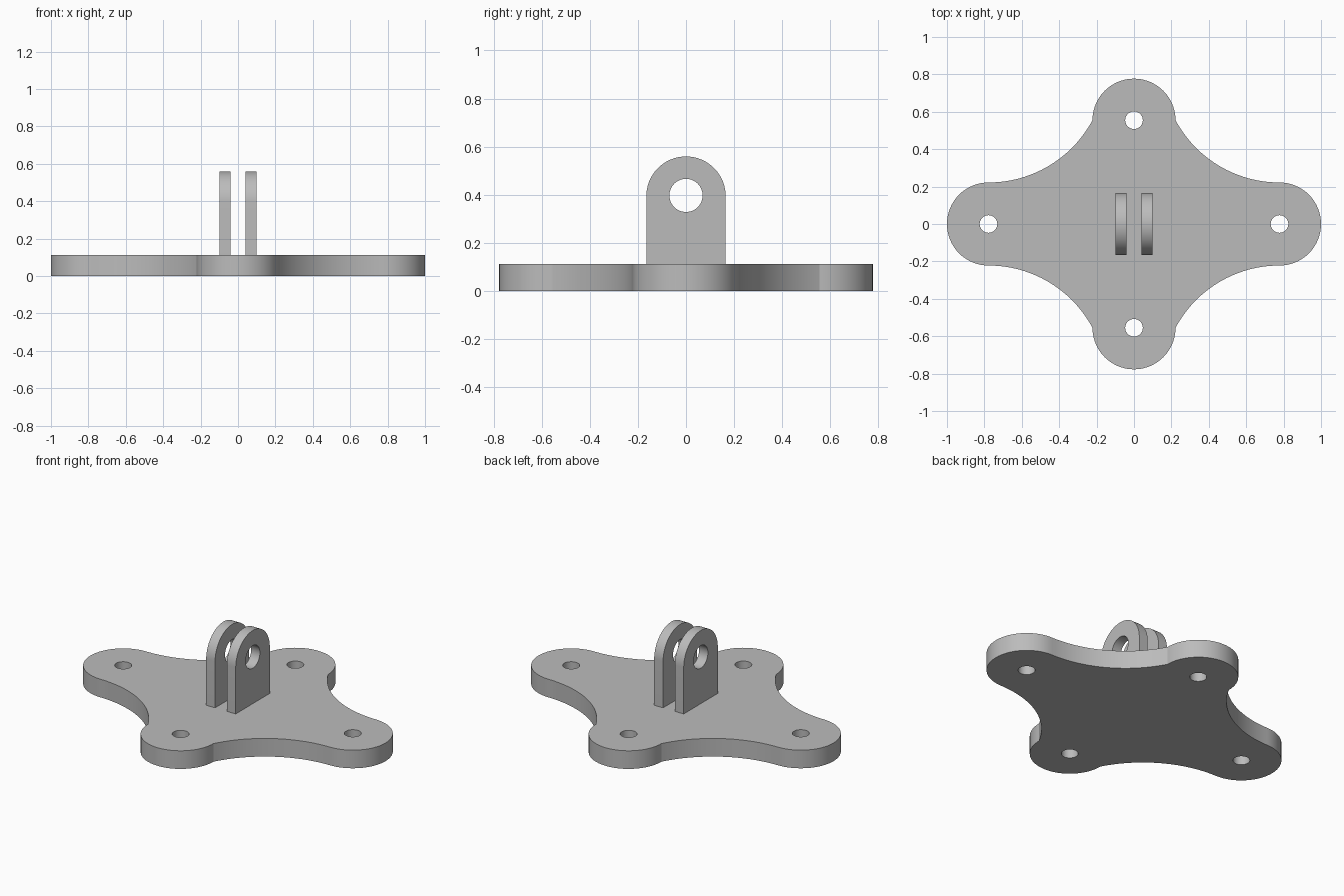
import bpy, bmesh
from math import sin, cos, pi, atan2, radians, tau
from mathutils import Matrix

cube = bpy.data.objects.get("Cube")
if cube:
    bpy.data.objects.remove(cube, do_unlink=True)

grey = bpy.data.materials.new("plain grey")
grey.use_nodes = True
grey.diffuse_color = (0.5, 0.5, 0.5, 1)
grey.node_tree.nodes["Principled BSDF"].inputs["Base Color"].default_value = grey.diffuse_color


def arc(cx, cy, r, a0, a1, n):
    return [(cx + r * cos(a0 + (a1 - a0) * i / n), cy + r * sin(a0 + (a1 - a0) * i / n))
            for i in range(n + 1)]


def circle(cx, cy, r, n=48):
    return arc(cx, cy, r, 0, tau, n)[:-1]


def extruded_part(name, loops, depth, matrix):
    """Fill an outline with holes, then extrude it into a solid."""
    bm = bmesh.new()
    for loop in loops:
        vs = [bm.verts.new((x, y, 0)) for x, y in loop]
        for a, b in zip(vs, vs[1:] + vs[:1]):
            bm.edges.new((a, b))
    bmesh.ops.triangle_fill(bm, edges=bm.edges[:], use_beauty=True, normal=(0, 0, 1))
    ext = bmesh.ops.extrude_face_region(bm, geom=bm.faces[:], use_keep_orig=True)
    top = [v for v in ext["geom"] if isinstance(v, bmesh.types.BMVert)]
    bmesh.ops.translate(bm, verts=top, vec=(0, 0, depth))
    bmesh.ops.transform(bm, matrix=matrix, verts=bm.verts[:])
    bmesh.ops.recalc_face_normals(bm, faces=bm.faces[:])
    mesh = bpy.data.meshes.new(name)
    bm.to_mesh(mesh)
    bm.free()
    mesh.materials.append(grey)
    obj = bpy.data.objects.new(name, mesh)
    bpy.context.collection.objects.link(obj)
    bpy.ops.object.select_all(action="DESELECT")
    obj.select_set(True)
    bpy.context.view_layer.objects.active = obj
    bpy.ops.object.shade_smooth_by_angle(angle=radians(20))
    return obj


# Base plate: four round lobes joined by concave fillets
lobe, side, front, thick = 0.222, 0.778, 0.555, 0.111
dx, dy = side - lobe, front - lobe
fillet = (dx * dx + dy * dy) / (2 * dy)
fy = lobe + fillet
end = atan2(front - fy, lobe - side) % tau
quarter = arc(side, 0, lobe, 0, pi / 2, 20)
quarter += arc(side, fy, fillet, 1.5 * pi, end, 28)[1:]
quarter += arc(0, front, lobe, 0, pi / 2, 20)[1:]
half = quarter + [(-x, y) for x, y in quarter[-2::-1]]
outline = half + [(x, -y) for x, y in half[-2:0:-1]]
screw_holes = [circle(x, y, 0.047) for x, y in
               ((side, 0), (-side, 0), (0, front), (0, -front))]
extruded_part("base_plate", [outline] + screw_holes, thick, Matrix.Identity(4))

# Two upright lugs with a pin hole, profile in y and z extruded along x
pin_z, lug_r = 0.394, 0.165
profile = [(-lug_r, thick), (lug_r, thick)] + arc(0, pin_z, lug_r, 0, pi, 40)
upright = Matrix(((0, 0, 1, 0), (1, 0, 0, 0), (0, 1, 0, 0), (0, 0, 0, 1)))
for name, x in (("left_lug", 0.04), ("right_lug", -0.1)):
    extruded_part(name, [profile, circle(0, pin_z + 0.003, 0.069)], 0.06,
                  Matrix.Translation((x, 0, 0)) @ upright)
